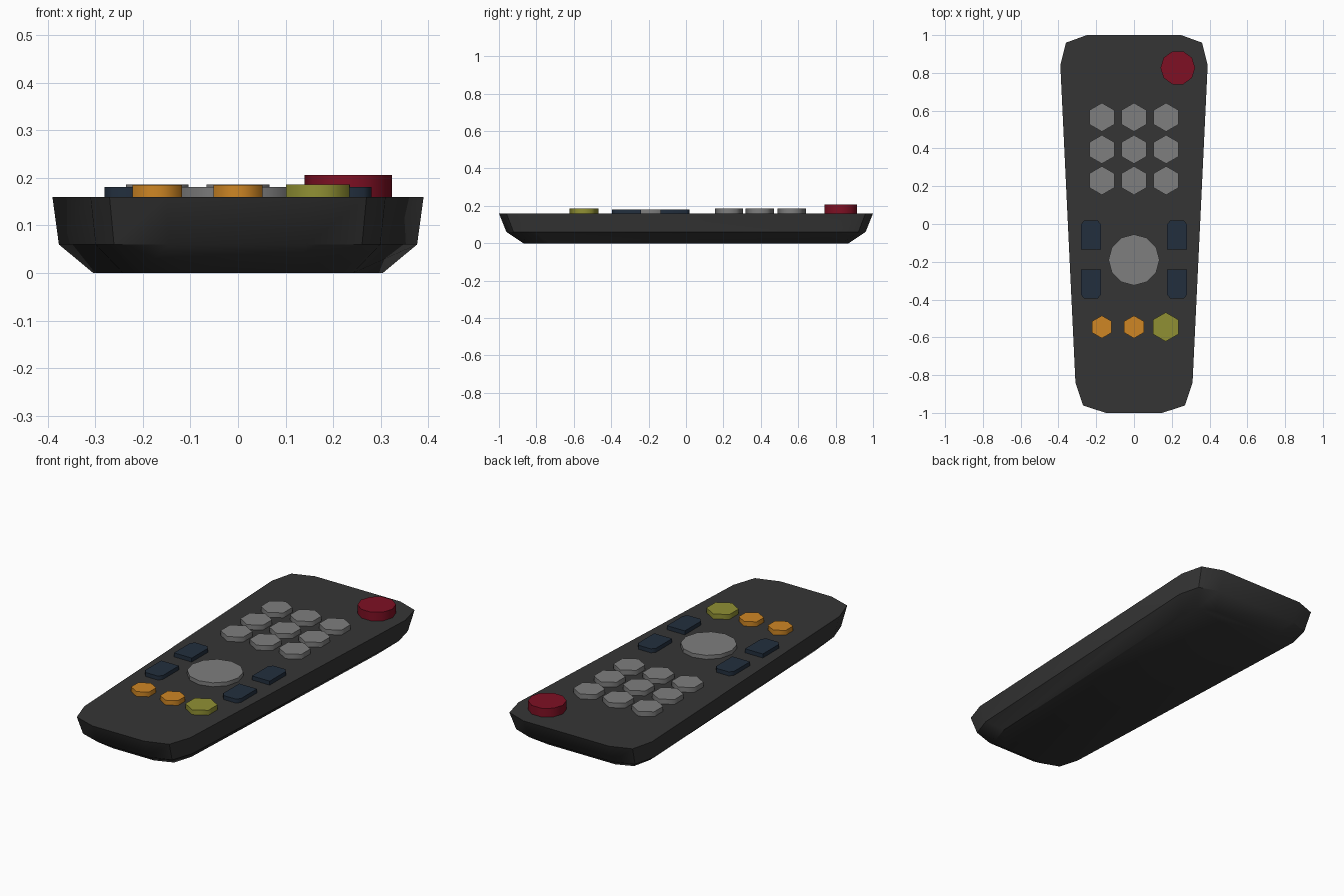
import bpy, bmesh, math

if "Cube" in bpy.data.objects:
    bpy.data.objects.remove(bpy.data.objects["Cube"])


def material(name, rgb):
    m = bpy.data.materials.new(name)
    m.diffuse_color = (*rgb, 1)
    m.use_nodes = True
    m.node_tree.nodes["Principled BSDF"].inputs["Base Color"].default_value = m.diffuse_color
    return m


CHARCOAL = material("charcoal", (0.036, 0.036, 0.036))
GREY = material("grey", (0.21, 0.21, 0.21))
RED = material("red", (0.21, 0.005, 0.017))
ORANGE = material("orange", (0.62, 0.24, 0.018))
OLIVE = material("olive", (0.28, 0.28, 0.034))
NAVY = material("navy", (0.016, 0.028, 0.048))
TOP = 0.16


def loft(name, rings, mat, angle):
    """Closed solid through a stack of counter-clockwise rings, bottom to top."""
    bm = bmesh.new()
    loops = [[bm.verts.new(p) for p in ring] for ring in rings]
    n = len(loops[0])
    for low, high in zip(loops, loops[1:]):
        for i in range(n):
            j = (i + 1) % n
            bm.faces.new((low[i], low[j], high[j], high[i]))
    bm.faces.new(loops[0][::-1])
    bm.faces.new(loops[-1])
    bmesh.ops.recalc_face_normals(bm, faces=bm.faces)
    mesh = bpy.data.meshes.new(name)
    bm.to_mesh(mesh)
    bm.free()
    mesh.materials.append(mat)
    ob = bpy.data.objects.new(name, mesh)
    bpy.context.collection.objects.link(ob)
    bpy.ops.object.select_all(action='DESELECT')
    ob.select_set(True)
    bpy.context.view_layer.objects.active = ob
    bpy.ops.object.shade_smooth_by_angle(angle=math.radians(angle))
    return ob


def prism(name, outline, top, mat):
    return loft(name, [[(x, y, z) for x, y in outline] for z in (TOP - 0.01, top)], mat, 65)


def button(name, x, y, r, sides, top, mat, turn=0):
    angles = [math.tau * i / sides + turn for i in range(sides)]
    return prism(name, [(x + r * math.cos(a), y + r * math.sin(a)) for a in angles], top, mat)


# Tapered body with chamfered corners and a narrowing underside
half = [(0.15, -1), (0.27, -0.96), (0.31, -0.84), (0.39, 0.84), (0.36, 0.96), (0.25, 1)]
outline = half + [(-x, y) for x, y in reversed(half)]
levels = [(0.0, 0.78, 0.87), (0.06, 0.965, 0.96), (TOP, 1, 1)]
loft("body", [[(x * sx, y * sy, z) for x, y in outline] for z, sx, sy in levels], CHARCOAL, 35)

# Power button
button("power_button", 0.232, 0.827, 0.092, 10, 0.206, RED)

# Number keys
for y in (0.565, 0.395, 0.23):
    for x in (-0.17, 0, 0.17):
        button("number_key", x, y, 0.076, 6, 0.186, GREY, math.pi / 6)

# Central navigation disc
button("navigation_disc", 0, -0.19, 0.135, 12, 0.181, GREY)

# Side keys, bevelled on their outward ends
key = [(-0.052, -0.077), (0.052, -0.077), (0.052, 0.057), (0.036, 0.077), (-0.036, 0.077), (-0.052, 0.057)]
for x in (-0.228, 0.228):
    for y, s in ((-0.058, 1), (-0.318, -1)):
        prism("side_key", [(x + px * s, y + py * s) for px, py in key], 0.181, NAVY)

# Lower row of coloured keys
for x in (-0.17, 0):
    button("orange_key", x, -0.545, 0.06, 6, 0.185, ORANGE, math.pi / 6)
button("olive_key", 0.168, -0.545, 0.077, 6, 0.186, OLIVE, math.pi / 6)
